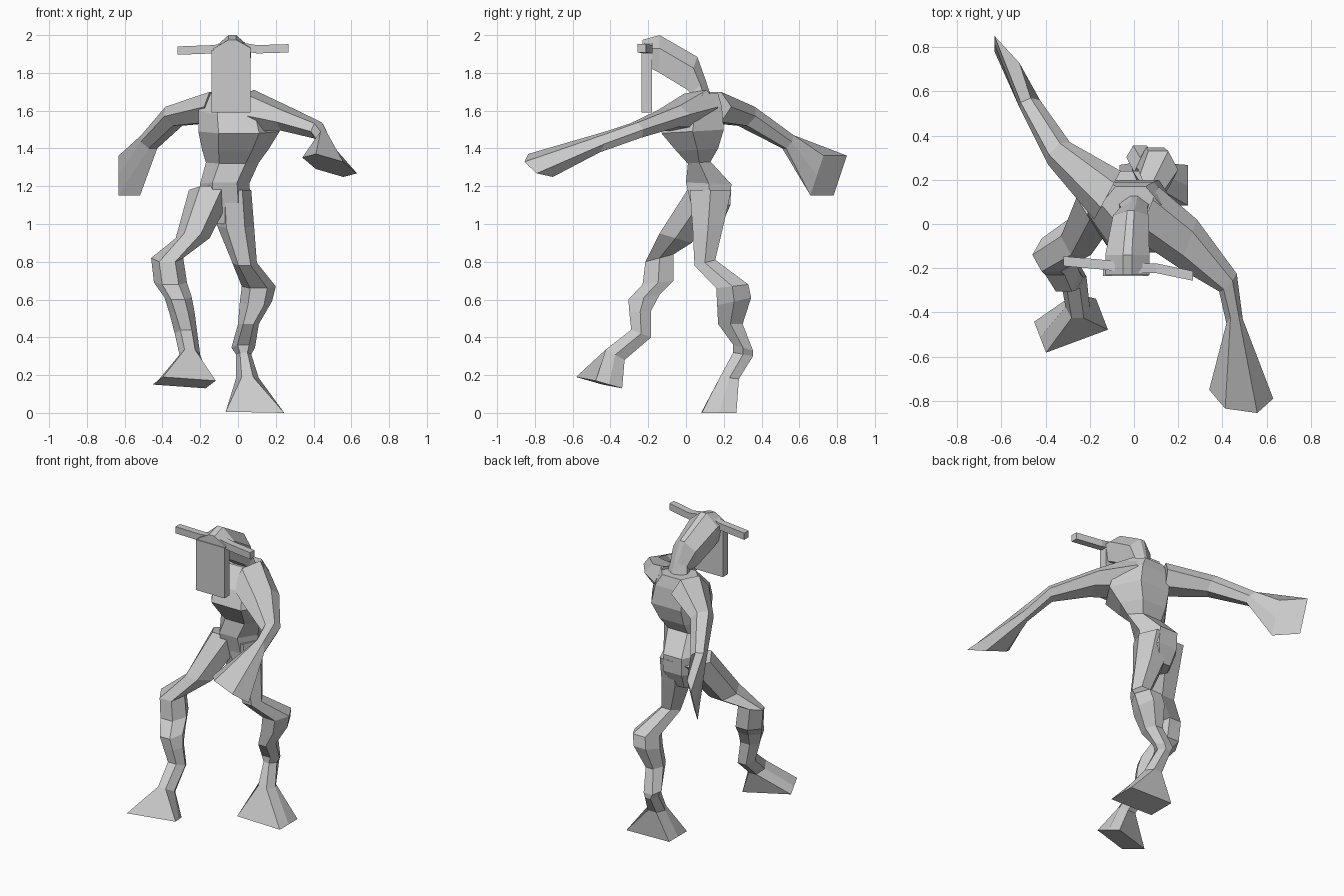
import bpy, bmesh
from mathutils import Vector

cube = bpy.data.objects.get("Cube")
if cube:
    bpy.data.objects.remove(cube)

grey = bpy.data.materials.new("plain grey")
grey.use_nodes = True
tone = (0.6, 0.6, 0.6, 1)
grey.diffuse_color = tone
grey.node_tree.nodes["Principled BSDF"].inputs["Base Color"].default_value = tone

# Cross-section outlines, all six-sided so that any two can be joined
HEX = [(1, 0), (.5, 1), (-.5, 1), (-1, 0), (-.5, -1), (.5, -1)]
BOX = [(1, 0), (1, 1), (-1, 1), (-1, 0), (-1, -1), (1, -1)]
CREST = [(1, .3), (.2, 1), (-.2, 1), (-1, .3), (-.8, -1), (.8, -1)]


def section(centre, across, up):
    """A free cross-section: centre and its two half axes."""
    return Vector(centre), Vector(across), Vector(up)


def slice_between(left, right, front, front_z, back, back_z):
    """A body slice given by its side edges and its front and back edges."""
    return section(((left + right) / 2, (front + back) / 2, (front_z + back_z) / 2),
                   ((right - left) / 2, 0, 0),
                   (0, (back - front) / 2, (back_z - front_z) / 2))


def loft(name, sections, outline=HEX, end_outline=None):
    """Join a row of cross-sections into one closed faceted part."""
    bm = bmesh.new()
    rings = []
    for index, (centre, across, up) in enumerate(sections):
        last = index == len(sections) - 1
        shape = end_outline if last and end_outline else outline
        rings.append([bm.verts.new(centre + across * a + up * b) for a, b in shape])
    for ring, following in zip(rings, rings[1:]):
        for i in range(len(ring)):
            j = (i + 1) % len(ring)
            bm.faces.new((ring[i], ring[j], following[j], following[i]))
    bm.faces.new(rings[0])
    bm.faces.new(rings[-1])
    bmesh.ops.recalc_face_normals(bm, faces=bm.faces)
    mesh = bpy.data.meshes.new(name)
    bm.to_mesh(mesh)
    bm.free()
    mesh.materials.append(grey)
    part = bpy.data.objects.new(name, mesh)
    bpy.context.collection.objects.link(part)
    return part


# Torso, from the shoulders down to the crotch
loft("torso", [
    slice_between(-.15, .12, .01, 1.69, .17, 1.69),
    slice_between(-.21, .19, -.09, 1.58, .19, 1.62),
    slice_between(-.21, .22, -.13, 1.48, .2, 1.5),
    slice_between(-.19, .16, -.05, 1.385, .17, 1.4),
    slice_between(-.17, .11, .01, 1.32, .13, 1.33),
    slice_between(-.2, .06, 0, 1.22, .24, 1.21),
    slice_between(-.2, .07, .03, 1.09, .235, 1.1),
    slice_between(-.16, 0, .05, 1, .19, 1),
])

# Left leg, standing behind
loft("left_leg", [
    slice_between(-.12, .07, .02, 1.18, .24, 1.18),
    slice_between(-.11, .085, .035, .98, .2, 1),
    slice_between(-.03, .1, .045, .78, .155, .81),
    slice_between(.02, .2, .16, .66, .33, .68),
    slice_between(.01, .18, .165, .57, .345, .61),
    slice_between(0, .11, .17, .47, .3, .47),
    slice_between(-.035, .09, .25, .36, .355, .33),
    slice_between(-.01, .07, .25, .32, .355, .3),
    slice_between(-.01, .11, .18, .19, .28, .18),
    section((.09, .175, .003), (.155, 0, -.003), (0, .092, 0)),
], end_outline=BOX)

# Right leg, raised and stepping forward
loft("right_leg", [
    slice_between(-.26, -.02, .02, 1.2, .22, 1.16),
    slice_between(-.33, -.15, -.14, .95, .03, .9),
    slice_between(-.46, -.29, -.215, .8, -.065, .84),
    slice_between(-.445, -.27, -.23, .68, -.065, .7),
    slice_between(-.39, -.245, -.305, .6, -.14, .625),
    slice_between(-.365, -.23, -.3, .53, -.185, .54),
    slice_between(-.335, -.215, -.29, .44, -.185, .4),
    slice_between(-.31, -.2, -.425, .335, -.325, .28),
    section((-.285, -.46, .16), (.14, .052, -.01), (-.027, .07, -.02)),
], end_outline=BOX)

# Left arm reaching forward, with a fan-shaped hand
loft("left_arm", [
    section((.06, .05, 1.6), (.05, .12, .02), (0, 0, .1)),
    section((.245, -.09, 1.56), (.04, .11, .02), (0, 0, .055)),
    section((.425, -.265, 1.495), (.04, .04, .005), (0, -.01, .04)),
    section((.455, -.44, 1.435), (.037, .01, -.01), (0, .02, .05)),
    section((.485, -.77, 1.31), (.145, -.02, -.042), (0, -.075, .04)),
])

# Right arm swung backward, with a flat upright hand
loft("right_arm", [
    section((-.12, .13, 1.62), (.06, .11, 0), (0, 0, .08)),
    section((-.34, .32, 1.57), (.05, .05, 0), (-.02, .02, .05)),
    section((-.47, .54, 1.435), (.045, .02, 0), (-.02, .02, .035)),
    section((-.575, .755, 1.257), (.057, -.062, 0), (0, .035, .105)),
], end_outline=BOX)

# Head with a crested top, running back into the neck
loft("head_and_neck", [
    section((-.03, -.23, 1.91), (.1, 0, 0), (0, 0, .065)),
    section((-.03, -.14, 1.9), (.1, 0, 0), (0, 0, .1)),
    section((-.015, .03, 1.8), (.08, 0, 0), (0, .03, .085)),
    section((0, .065, 1.725), (.06, 0, 0), (0, .04, .035)),
    section((0, .09, 1.62), (.08, 0, 0), (0, .06, 0)),
], CREST)

# Long flat face hanging in front of the head
loft("face_plate", [
    section((-.037, -.208, z), (.103, 0, 0), (0, .027, 0)) for z in (1.59, 1.92)
], BOX)

# Thin horns reaching out to both sides
loft("horns", [
    section(centre, (0, .022, 0), (0, 0, .022))
    for centre in [(-.32, -.168, 1.918), (-.13, -.185, 1.925), (-.02, -.2, 1.945),
                   (.1, -.2, 1.925), (.268, -.235, 1.93)]
], BOX)
